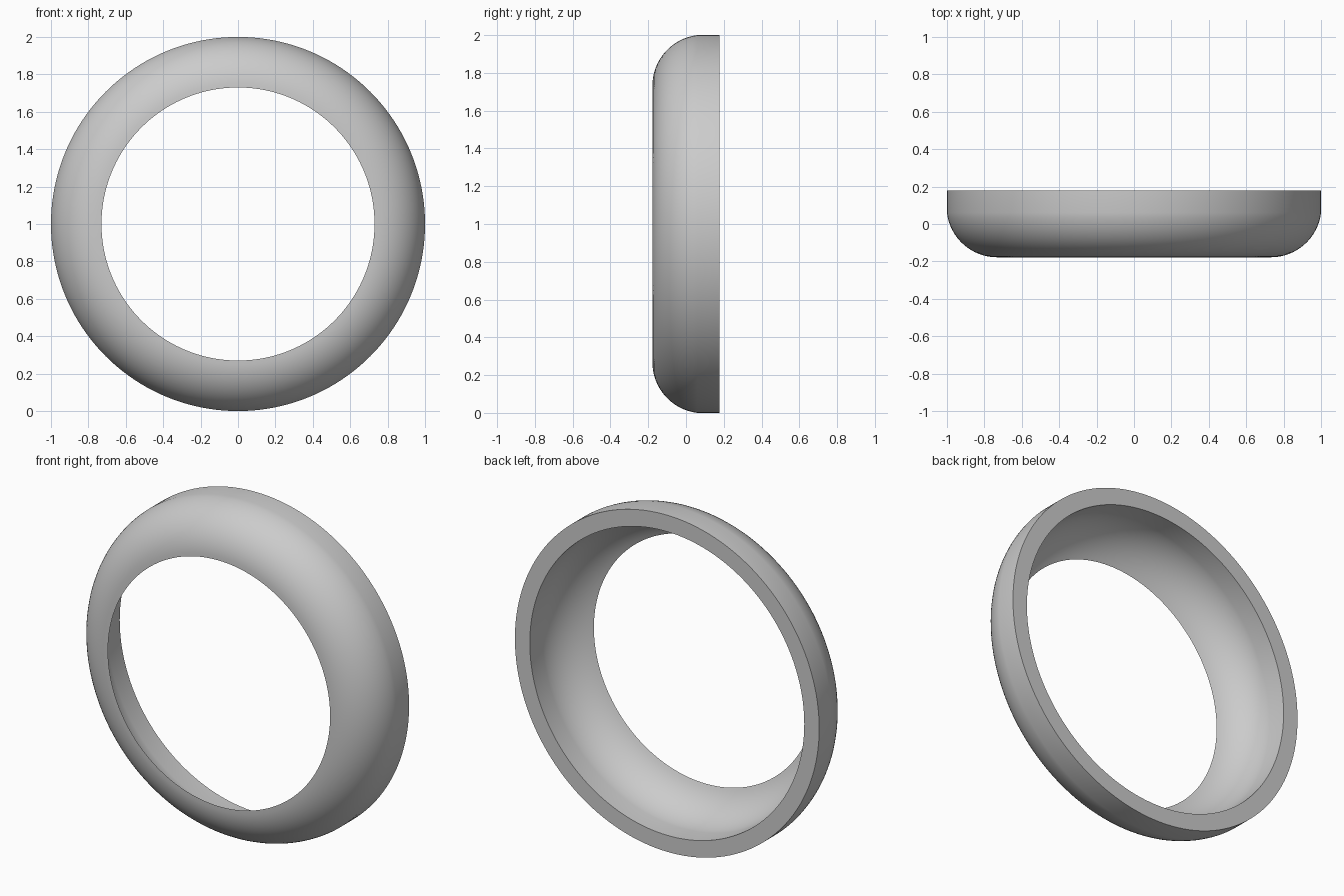
import bpy, bmesh, math
from mathutils import Vector

if "Cube" in bpy.data.objects:
    bpy.data.objects.remove(bpy.data.objects["Cube"])

SEGMENTS = 160
BACK, SHOULDER, FRONT = 0.178, 0.06, -0.178
HOLE_R, WALL_R, OUTER_R = 0.73, 0.902, 1.0


def arc(a, b, radius, steps):
    """Points from a to b on a circle of the given radius, bulging outward."""
    a, b = Vector(a), Vector(b)
    chord = b - a
    side = Vector((chord.y, -chord.x)).normalized()
    if side.x > 0:
        side = -side
    centre = (a + b) / 2 + side * math.sqrt(radius ** 2 - (chord.length / 2) ** 2)
    start, end = a - centre, b - centre
    a0 = math.atan2(start.y, start.x)
    sweep = math.atan2(start.x * end.y - start.y * end.x, start.dot(end))
    return [centre + radius * Vector((math.cos(a0 + sweep * i / steps),
                                      math.sin(a0 + sweep * i / steps)))
            for i in range(steps + 1)]


# Closed cross-section as (radius, y): outer round, back rim, hollow inside
profile = arc((HOLE_R, FRONT), (OUTER_R, SHOULDER), 0.27, 16)
profile += [Vector((OUTER_R, BACK)), Vector((WALL_R, BACK))]
profile += arc((WALL_R, SHOULDER), (HOLE_R, FRONT), 0.28, 16)[:-1]

# Spin the cross-section around the front-to-back axis
bm = bmesh.new()
rings = []
for s in range(SEGMENTS):
    t = 2 * math.pi * s / SEGMENTS
    rings.append([bm.verts.new((p.x * math.cos(t), p.y, 1 + p.x * math.sin(t)))
                  for p in profile])
n = len(profile)
for s in range(SEGMENTS):
    r0, r1 = rings[s], rings[(s + 1) % SEGMENTS]
    for i in range(n):
        j = (i + 1) % n
        bm.faces.new((r0[i], r0[j], r1[j], r1[i]))
bmesh.ops.recalc_face_normals(bm, faces=bm.faces)
mesh = bpy.data.meshes.new("bezel_ring")
bm.to_mesh(mesh)
bm.free()

ring = bpy.data.objects.new("bezel_ring", mesh)
bpy.context.collection.objects.link(ring)
grey = bpy.data.materials.new("light_grey")
grey.diffuse_color = (0.6, 0.6, 0.6, 1)
grey.use_nodes = True
grey.node_tree.nodes["Principled BSDF"].inputs["Base Color"].default_value = grey.diffuse_color
mesh.materials.append(grey)

# Smooth rounds, crisp rim and hole edges
bpy.context.view_layer.objects.active = ring
ring.select_set(True)
bpy.ops.object.shade_smooth_by_angle(angle=math.radians(30))
